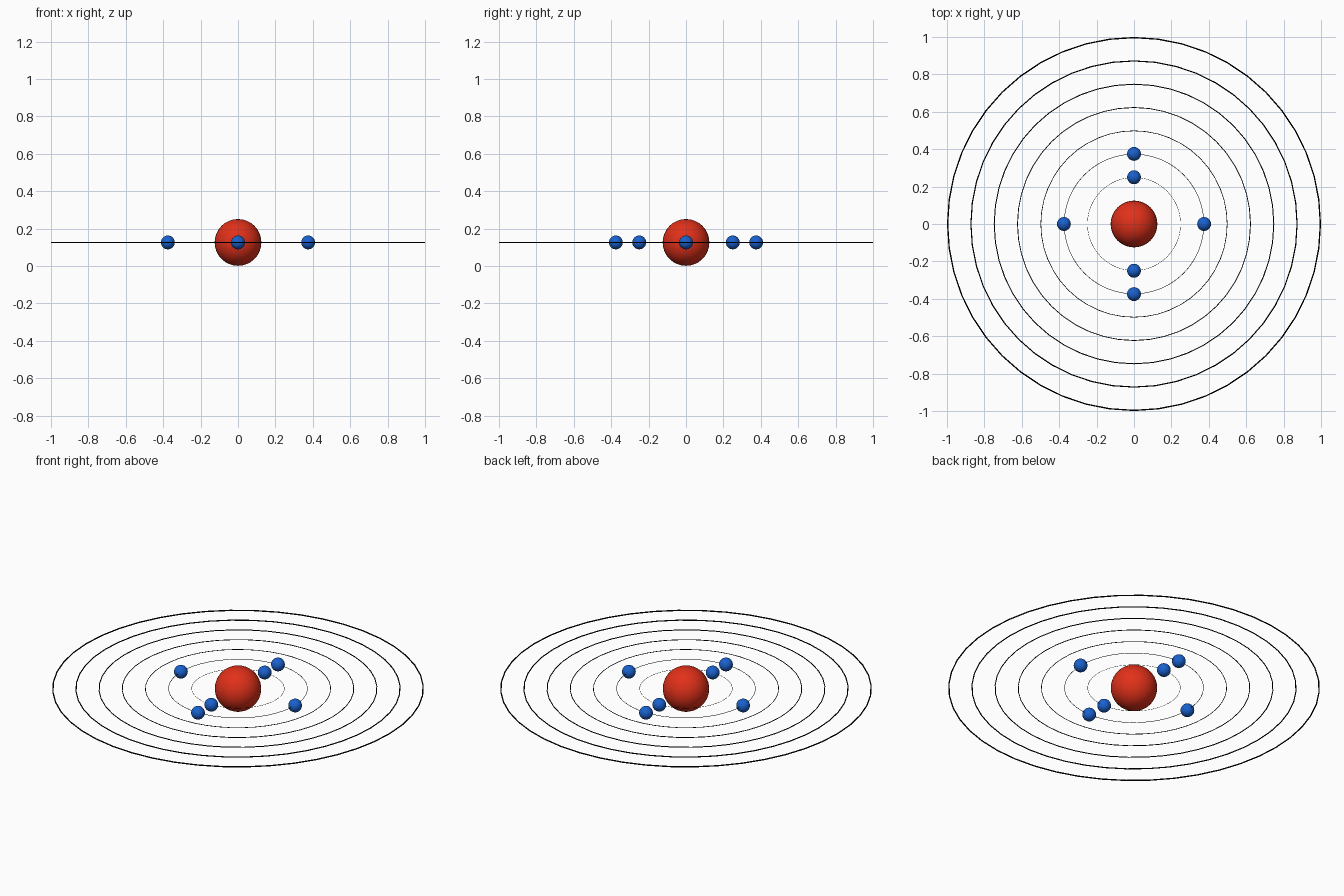
import bpy
from math import sin, cos, radians

if "Cube" in bpy.data.objects:
    bpy.data.objects.remove(bpy.data.objects["Cube"])

CENTRE_Z = 0.126
STEP = 0.125          # spacing between orbits


def material(name, color):
    m = bpy.data.materials.new(name)
    m.diffuse_color = color
    m.use_nodes = True
    m.node_tree.nodes["Principled BSDF"].inputs["Base Color"].default_value = m.diffuse_color
    return m


RED = material("red", (0.75, 0.03, 0.01, 1))
BLUE = material("blue", (0.01, 0.12, 0.62, 1))
BLACK = material("black", (0.0, 0.0, 0.0, 1))


def finish(name, mat):
    ob = bpy.context.object
    ob.name = name
    ob.data.materials.append(mat)
    bpy.ops.object.shade_smooth()
    return ob


def ball(name, radius, x, y, mat):
    bpy.ops.mesh.primitive_uv_sphere_add(segments=32, ring_count=16, radius=radius,
                                         location=(x, y, CENTRE_Z))
    return finish(name, mat)


# Nucleus
ball("nucleus", STEP, 0, 0, RED)

# Seven concentric orbit rings, the wire thickening with the radius
for i in range(2, 9):
    r = i * STEP
    wire = 0.0035 * r
    bpy.ops.mesh.primitive_torus_add(major_radius=r - wire, minor_radius=wire,
                                     major_segments=48, minor_segments=12,
                                     location=(0, 0, CENTRE_Z))
    finish(f"orbit_ring_{i - 1}", BLACK)

# Electrons: two on the first orbit, four on the second
for orbit, angles in ((2, (90, 270)), (3, (0, 90, 180, 270))):
    for a in angles:
        ball(f"electron_{orbit - 1}_{a}", 0.037,
             orbit * STEP * cos(radians(a)), orbit * STEP * sin(radians(a)), BLUE)
